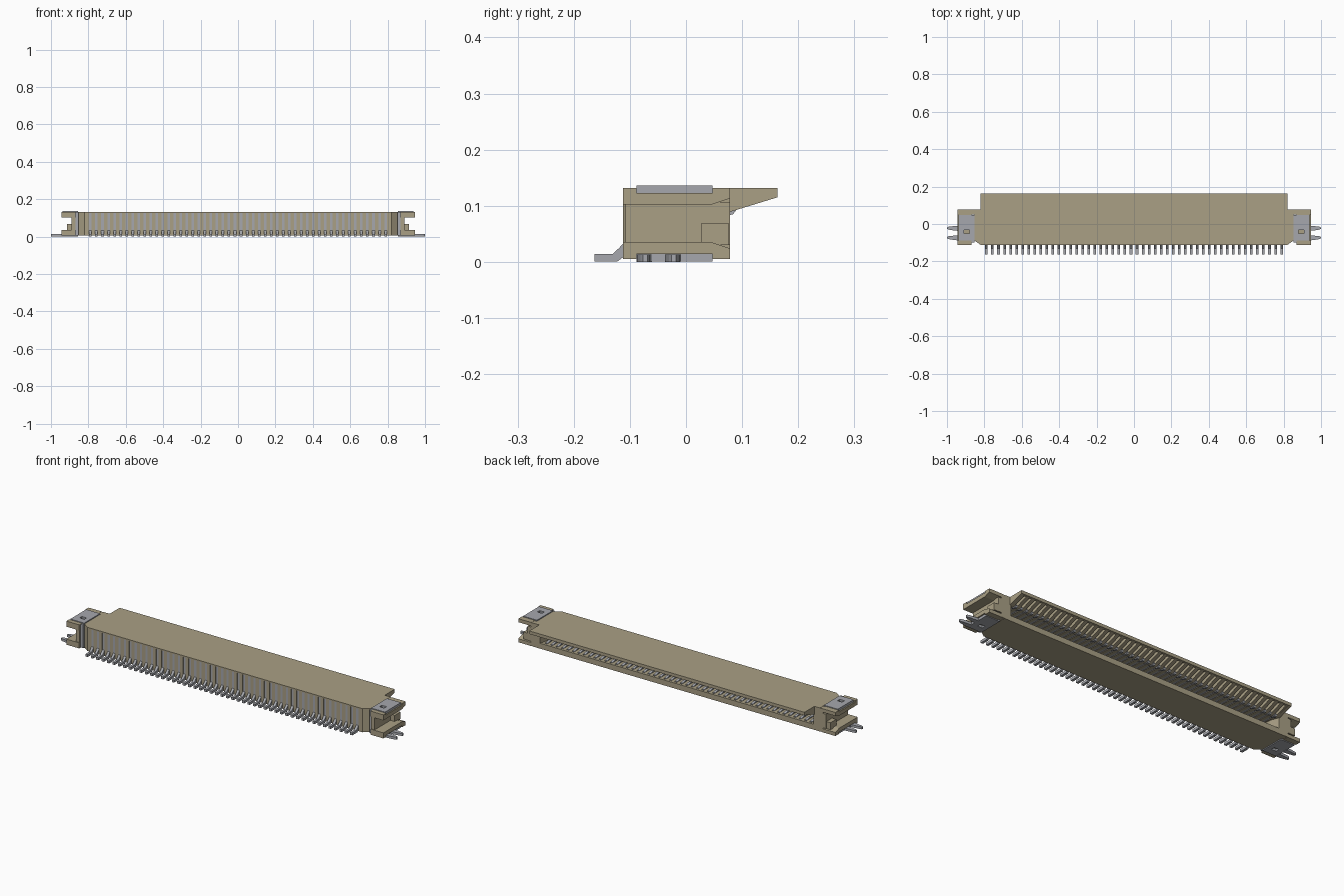
import bpy, bmesh, math


def material(name, rgb):
    m = bpy.data.materials.new(name)
    m.diffuse_color = (*rgb, 1)
    return m


TAN = material("tan plastic", (0.40, 0.35, 0.235))
GREY = material("grey metal", (0.38, 0.39, 0.42))


def prism(bm, pts, axis, lo, hi):
    """Extrude a 2D profile: axis 'x' takes (y, z) points, axis 'z' takes (x, y) points."""
    def at(p, t):
        return (t, p[0], p[1]) if axis == 'x' else (p[0], p[1], t)
    a = [bm.verts.new(at(p, lo)) for p in pts]
    b = [bm.verts.new(at(p, hi)) for p in pts]
    bm.faces.new(a)
    bm.faces.new(b[::-1])
    n = len(pts)
    for i in range(n):
        bm.faces.new((a[i], b[i], b[(i + 1) % n], a[(i + 1) % n]))


def box(bm, x0, x1, y0, y1, z0, z1):
    prism(bm, [(x0, y0), (x1, y0), (x1, y1), (x0, y1)], 'z', z0, z1)


def finish(bm, name, mat, mirror=False):
    if mirror:
        geo = bm.verts[:] + bm.edges[:] + bm.faces[:]
        new = bmesh.ops.duplicate(bm, geom=geo)["geom"]
        for v in new:
            if isinstance(v, bmesh.types.BMVert):
                v.co.x *= -1
    bmesh.ops.recalc_face_normals(bm, faces=bm.faces[:])
    me = bpy.data.meshes.new(name)
    bm.to_mesh(me)
    bm.free()
    me.materials.append(mat)
    ob = bpy.data.objects.new(name, me)
    bpy.context.collection.objects.link(ob)
    return ob


def flip(pts):
    """Mirror a (y, z) profile about the connector's mid height."""
    return [(y, 0.137 - z) for y, z in pts]


def sym(half):
    """Complete a right-half (x, y) outline to both sides."""
    return half + [(-x, y) for x, y in reversed(half)]


PINS, PITCH, PIN_W = 50, 0.0322, 0.0135
FIRST = -PITCH * (PINS - 1) / 2

# Roof with overhanging lip, and floor
bm = bmesh.new()
prism(bm, sym([(0.82, -0.112), (0.853, -0.088), (0.853, 0.078),
               (0.82, 0.078), (0.82, 0.163)]), 'z', 0.125, 0.132)
box(bm, -0.82, 0.82, 0.15, 0.163, 0.115, 0.1315)
finish(bm, "housing_roof", TAN)

bm = bmesh.new()
prism(bm, sym([(0.82, -0.112), (0.853, -0.088), (0.853, 0.078)]), 'z', 0.005, 0.018)
box(bm, -0.82, 0.82, 0.066, 0.078, 0.012, 0.034)
finish(bm, "housing_floor", TAN)

# Side walls with chamfered front corners, and lip cheeks
bm = bmesh.new()
prism(bm, [(0.803, -0.112), (0.82, -0.112), (0.853, -0.088), (0.853, 0.078),
           (0.815, 0.078), (0.803, 0.03)], 'z', 0.006, 0.131)
prism(bm, [(0.07, 0.089), (0.078, 0.089), (0.163, 0.115), (0.163, 0.131),
           (0.07, 0.131)], 'x', 0.803, 0.82)
finish(bm, "side_walls", TAN, True)

# Ribs between the contacts: front wall, ceiling rib and floor rib in one
rib = [(-0.112, 0.006), (0.07, 0.01), (0.07, 0.034), (-0.05, 0.034), (-0.05, 0.098),
       (0.06, 0.09), (0.078, 0.089), (0.152, 0.115), (0.152, 0.128), (-0.112, 0.128)]
bm = bmesh.new()
for i in range(PINS + 1):
    x = FIRST + (i - 0.5) * PITCH
    w = (PITCH - PIN_W) / 2
    prism(bm, rib, 'x', x - w, x + w)
finish(bm, "contact_ribs", TAN)

# Forked contacts with solder feet
pin = [(-0.163, 0.001), (-0.122, 0.001), (-0.11, 0.010), (-0.05, 0.016), (0.06, 0.018),
       (0.06, 0.036), (0.04, 0.040), (-0.03, 0.034), (-0.06, 0.045), (-0.06, 0.088),
       (-0.03, 0.097), (0.05, 0.094), (0.076, 0.083), (0.084, 0.085), (0.09, 0.093),
       (0.07, 0.113), (-0.05, 0.120), (-0.1105, 0.127), (-0.1105, 0.034),
       (-0.120, 0.024), (-0.131, 0.014), (-0.163, 0.014)]
bm = bmesh.new()
for i in range(PINS):
    x = FIRST + i * PITCH
    prism(bm, pin, 'x', x - PIN_W / 2, x + PIN_W / 2)
finish(bm, "contacts", GREY)

# End arms: recessed on the outside to seat the metal clip
arm = [(-0.112, 0.102), (0.045, 0.102), (0.078, 0.113), (0.078, 0.132), (0.047, 0.132),
       (0.047, 0.123), (-0.088, 0.123), (-0.088, 0.132), (-0.112, 0.132)]
bm = bmesh.new()
for p in (arm, flip(arm)):
    prism(bm, p, 'x', 0.868, 0.945)
finish(bm, "end_arms", TAN, True)

# Webs joining the arms to the housing
bm = bmesh.new()
box(bm, 0.868, 0.89, -0.108, 0.078, 0.03, 0.107)
box(bm, 0.85, 0.87, 0.05, 0.078, 0.006, 0.131)
box(bm, 0.885, 0.915, 0.027, 0.077, 0.03, 0.068)
finish(bm, "end_webs", TAN, True)

# Metal clips: slotted top plate, upright, base plate
bm = bmesh.new()
for z0, z1 in ((0.123, 0.136), (0.001, 0.014)):
    box(bm, 0.855, 0.938, -0.088, -0.052, z0, z1)
    box(bm, 0.855, 0.938, -0.032, 0.047, z0, z1)
    box(bm, 0.855, 0.88, -0.052, -0.032, z0, z1)
    box(bm, 0.908, 0.938, -0.052, -0.032, z0, z1)
box(bm, 0.854, 0.868, -0.1, 0.047, 0.006, 0.131)
finish(bm, "retaining_clips", GREY, True)

# Tapered solder prongs
bm = bmesh.new()
for y in (-0.022, -0.073):
    prism(bm, [(0.935, y - 0.015), (0.96, y - 0.013), (0.99, y - 0.008), (1.0, y - 0.004),
               (1.0, y + 0.004), (0.99, y + 0.008), (0.96, y + 0.011), (0.935, y + 0.012)],
          'z', 0.0, 0.013)
finish(bm, "solder_prongs", GREY, True)
